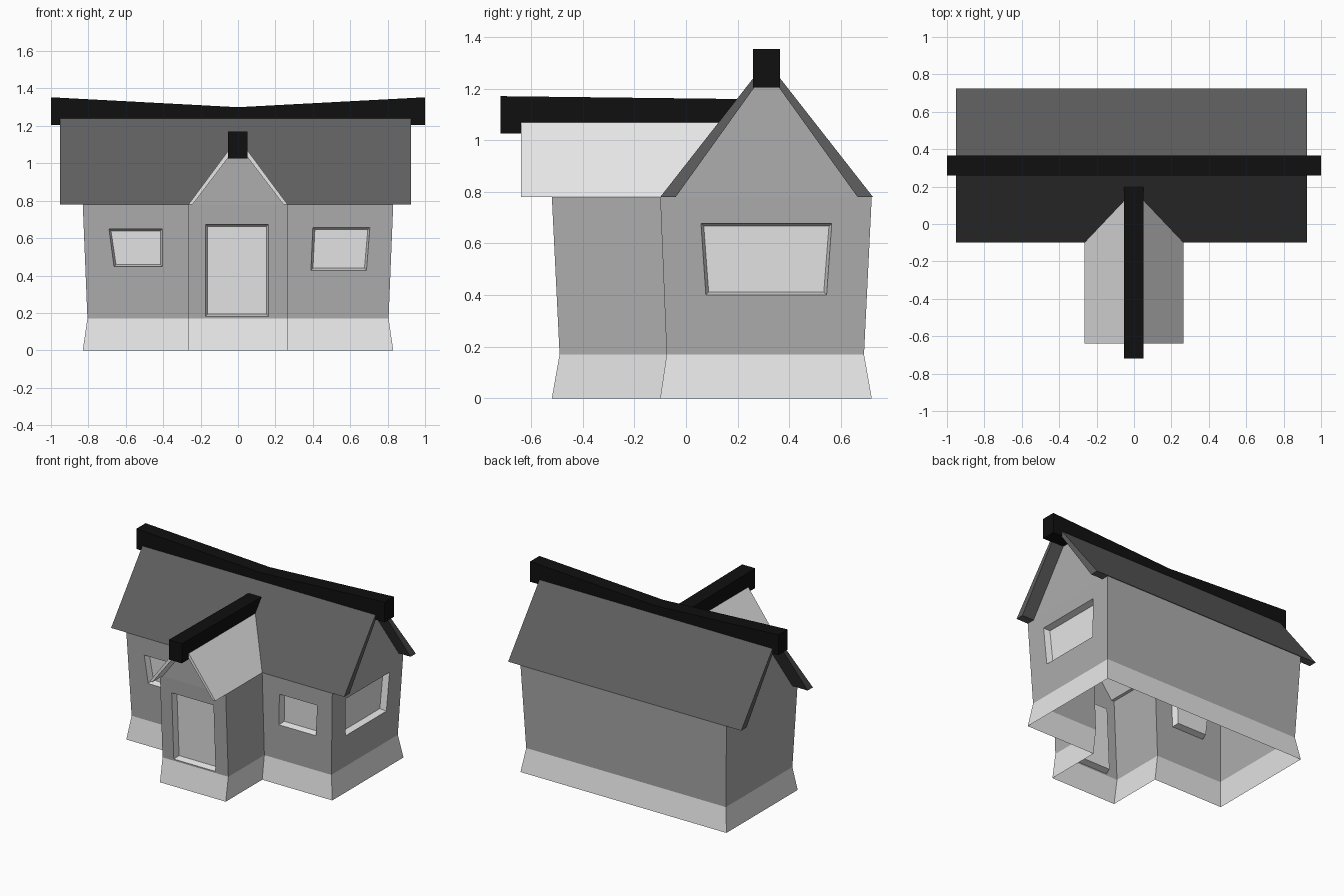
import bpy, bmesh

cube = bpy.data.objects.get("Cube")
if cube:
    bpy.data.objects.remove(cube, do_unlink=True)


def material(name, value):
    m = bpy.data.materials.new(name)
    m.use_nodes = True
    m.diffuse_color = (value, value, value, 1)
    m.node_tree.nodes["Principled BSDF"].inputs["Base Color"].default_value = (value, value, value, 1)
    return m


PALE = material("pale plaster", 0.8)
WALL = material("grey wall", 0.42)
ROOF = material("dark roof", 0.115)
BEAM = material("black beam", 0.005)


def build(name, polygons, mats, solid=True):
    """Make an object from (points, material index) polygons, welding shared corners."""
    bm = bmesh.new()
    for points, index in polygons:
        bm.faces.new([bm.verts.new(p) for p in points]).material_index = index
    bmesh.ops.remove_doubles(bm, verts=bm.verts, dist=0.0005)
    if solid:
        bmesh.ops.recalc_face_normals(bm, faces=bm.faces)
    mesh = bpy.data.meshes.new(name)
    bm.to_mesh(mesh)
    bm.free()
    for m in mats:
        mesh.materials.append(m)
    ob = bpy.data.objects.new(name, mesh)
    bpy.context.collection.objects.link(ob)
    return ob


def loft(name, start, end, mat):
    """Solid between two matching outlines."""
    n = len(start)
    polys = [(start, 0), (end[::-1], 0)]
    for i in range(n):
        j = (i + 1) % n
        polys.append(([start[i], start[j], end[j], end[i]], 0))
    return build(name, polys, [mat])


# House shell: T-shaped outline, pinched where plinth meets wall
PLINTH, EAVE = 0.17, 0.78
PORCH_X = 0.265


def outline(z):
    f = z / PLINTH if z < PLINTH else (EAVE - z) / (EAVE - PLINTH)
    mx, back, front, porch = 0.83 - 0.025 * f, 0.72 - 0.03 * f, -0.10 + 0.025 * f, -0.52 + 0.03 * f
    plan = [(-PORCH_X, porch), (PORCH_X, porch), (PORCH_X, front), (mx, front),
            (mx, back), (-mx, back), (-mx, front), (-PORCH_X, front)]
    return [(x, y, z) for x, y in plan]


# Openings by wall segment: corners (along, z) from bottom left, counterclockwise
openings = {
    0: [(-0.174, 0.182), (0.163, 0.182), (0.163, 0.674), (-0.174, 0.674)],
    2: [(0.39, 0.428), (0.687, 0.428), (0.705, 0.657), (0.40, 0.657)],
    3: [(0.077, 0.40), (0.545, 0.40), (0.565, 0.678), (0.058, 0.678)],
    6: [(-0.663, 0.447), (-0.404, 0.447), (-0.404, 0.65), (-0.69, 0.65)],
}
DEPTH, MARGIN = 0.045, 0.011


def on_wall(seg, along, z, depth=0.0):
    p = list(outline(z)[seg])
    if seg == 3:
        return (p[0] - depth, along, z)
    return (along, p[1] + depth, z)


base, mid, top = outline(0), outline(PLINTH), outline(EAVE)
shell = []
for i in range(8):
    j = (i + 1) % 8
    shell.append(([base[i], base[j], mid[j], mid[i]], 1))
    wall = [mid[i], mid[j], top[j], top[i]]
    if i not in openings:
        shell.append((wall, 0))
        continue
    hole = [on_wall(i, a, z) for a, z in openings[i]]
    signs = [(1, 1), (-1, 1), (-1, -1), (1, -1)]
    pane = []
    for (a, z), (sa, sz) in zip(openings[i], signs):
        x, y, _ = on_wall(i, a + sa * MARGIN, z, DEPTH)
        pane.append((x, y, z + sz * MARGIN))
    for k in range(4):
        n = (k + 1) % 4
        shell.append(([wall[k], wall[n], hole[n], hole[k]], 0))
        shell.append(([hole[k], hole[n], pane[n], pane[k]], 1))
    shell.append((pane, 1))

# Gable walls
side = [(-0.07, EAVE), (0.69, EAVE), (0.36, 1.22), (0.26, 1.22)]
shell.append(([(0.83, y, z) for y, z in side], 0))
shell.append(([(-0.83, y, z) for y, z in side[::-1]], 0))
porch_gable = [(-0.255, EAVE), (0.255, EAVE), (0.05, 1.05), (-0.05, 1.05)]
shell.append(([(x, -0.52, z) for x, z in porch_gable], 0))
build("house_walls", shell, [WALL, PALE], solid=False)

# Main roof slabs, mirrored about the ridge
RIDGE_Y = 0.3125
slab = [(-0.10, EAVE), (0.26, 1.24), (0.265, 1.205), (-0.04, EAVE)]
for name, s in (("main_roof_front", 1), ("main_roof_back", -1)):
    section = [(RIDGE_Y + s * (y - RIDGE_Y), z) for y, z in slab]
    loft(name, [(-0.953, y, z) for y, z in section], [(0.926, y, z) for y, z in section], ROOF)

# Porch roof slabs, their rear ends following the main roof slope
porch_slab = [(PORCH_X, EAVE), (0.05, 1.07), (0.045, 1.04), (0.243, EAVE)]
for name, s in (("porch_roof_left", 1), ("porch_roof_right", -1)):
    loft(name, [(s * x, -0.64, z) for x, z in porch_slab],
         [(s * x, -0.10 + (z - EAVE) * 0.36 / 0.46, z) for x, z in porch_slab], PALE)

# Ridge beams: the main one sags in the middle
sag = [(-1, 1.205), (1, 1.205), (1, 1.353), (0, 1.30), (-1, 1.353)]
loft("main_ridge_beam", [(x, 0.26, z) for x, z in sag], [(x, 0.365, z) for x, z in sag], BEAM)
porch_beam = [(-0.72, 1.027), (0.20, 1.027), (0.20, 1.16), (-0.72, 1.171)]
loft("porch_ridge_beam", [(-0.054, y, z) for y, z in porch_beam],
     [(0.051, y, z) for y, z in porch_beam], BEAM)
